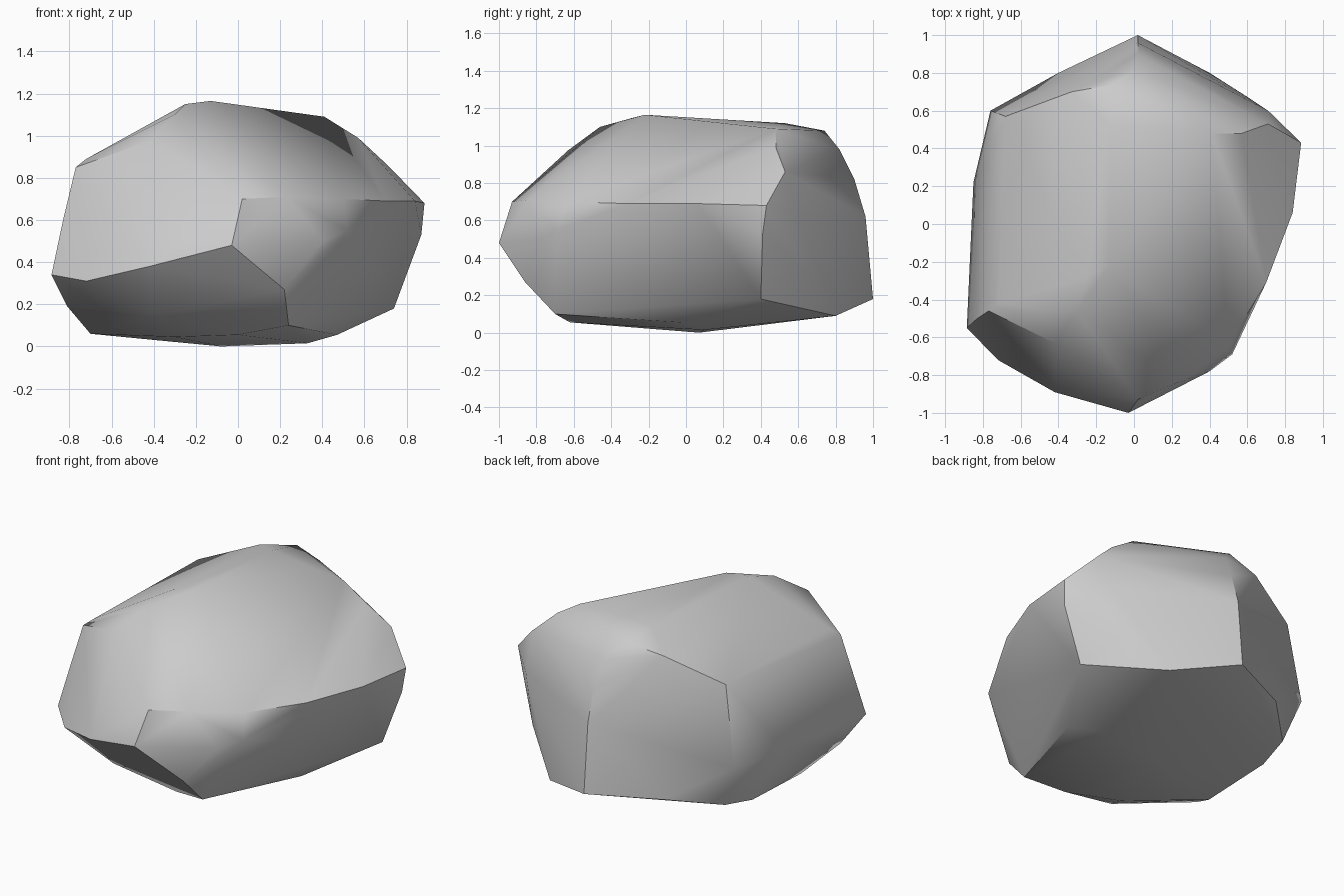
import bpy, bmesh, math

# Outline stations of the boulder, grouped by the ridge they follow
crown = [(-.13, -.22, 1.165), (-.25, -.28, 1.15), (-.3, -.46, 1.1), (-.13, .53, 1.12)]
front_rim = [(-.77, -.46, .85), (-.72, -.42, .89), (-.42, -.63, .975), (.02, -.93, .7),
             (.23, -.84, .71), (.5, -.64, .7)]
right_rim = [(.7, -.31, .69), (.84, .06, .69), (.885, .43, .68), (.71, .53, .86),
             (.57, .48, .99), (.41, .48, 1.09)]
back_rim = [(-.68, .57, .9), (-.33, .7, 1.04), (-.1, .74, 1.08), (0, .82, .98), (.02, .9, .82),
            (.02, .96, .62), (.02, 1, .18), (.62, .66, .33), (.71, .6, .62)]
waist = [(-.03, -1, .48), (-.42, -.89, .38), (-.72, -.72, .31), (-.885, -.55, .34),
         (-.83, -.5, .6), (-.85, .22, .4), (-.76, .6, .4), (.22, -.86, .27),
         (.4, -.78, .5), (.52, -.69, .55), (.87, .41, .53)]
base = [(-.81, -.4, .19), (-.7, -.16, .06), (-.3, -.48, .045), (-.4, -.68, .15),
        (0, -.62, .055), (.24, -.7, .1), (.47, -.03, .055), (.33, .1, .015),
        (.74, .4, .18), (.4, .8, .09), (-.4, .8, .18), (-.66, .55, .12),
        (-.7, .33, .08), (-.08, .07, 0)]

# Faceted boulder: shell stretched over the ridges
bm = bmesh.new()
for p in crown + front_rim + right_rim + back_rim + waist + base:
    bm.verts.new(p)
bmesh.ops.convex_hull(bm, input=bm.verts)
bmesh.ops.delete(bm, geom=[v for v in bm.verts if not v.link_faces], context='VERTS')
bmesh.ops.recalc_face_normals(bm, faces=bm.faces)
mesh = bpy.data.meshes.new("boulder")
bm.to_mesh(mesh)
bm.free()
boulder = bpy.data.objects.new("boulder", mesh)
bpy.context.collection.objects.link(boulder)
bpy.context.view_layer.objects.active = boulder
boulder.select_set(True)
bpy.ops.object.shade_smooth_by_angle(angle=math.radians(40))
